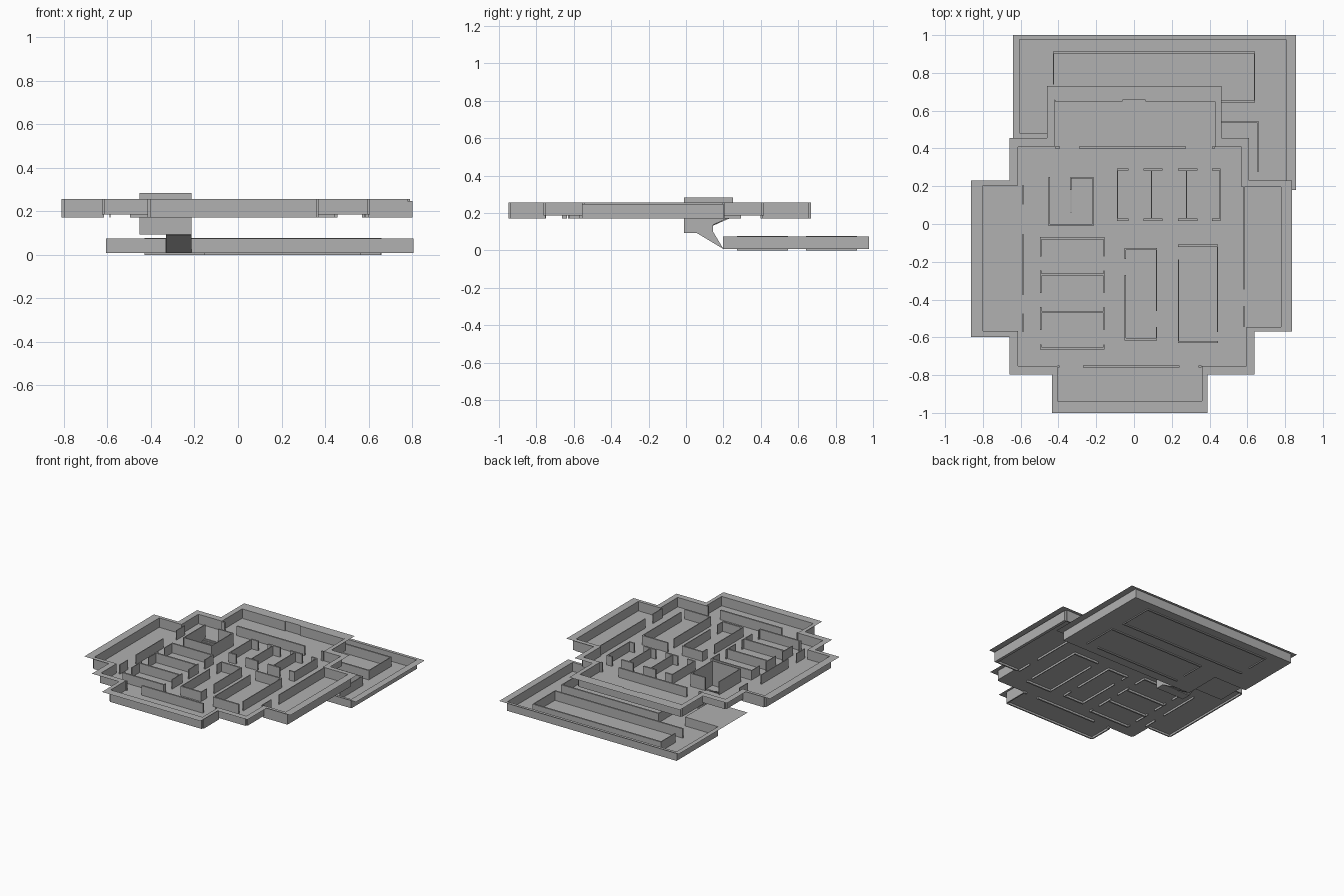
import bpy, bmesh

if "Cube" in bpy.data.objects:
    bpy.data.objects.remove(bpy.data.objects["Cube"])

T, TX = 0.012, 0.006           # wall thickness along y and along x
UB, UF, UT = 0.171, 0.186, 0.257   # upper deck: wall foot, floor, rim
LB, LF, LT = 0.0, 0.008, 0.076     # lower deck

grey = bpy.data.materials.new("dark_grey")
grey.diffuse_color = (.44, .44, .44, 1)
grey.use_nodes = True
grey.node_tree.nodes["Principled BSDF"].inputs["Base Color"].default_value = grey.diffuse_color


def finish(name, bm):
    me = bpy.data.meshes.new(name)
    bm.normal_update()
    bm.to_mesh(me)
    bm.free()
    me.materials.append(grey)
    ob = bpy.data.objects.new(name, me)
    bpy.context.collection.objects.link(ob)
    return ob


def sheet(name, loops, z):
    """Flat sheet bounded by an outline and optional holes."""
    bm = bmesh.new()
    for loop in loops:
        vs = [bm.verts.new((x, y, z)) for x, y in loop]
        for a, b in zip(vs, vs[1:] + vs[:1]):
            bm.edges.new((a, b))
    bmesh.ops.triangle_fill(bm, edges=bm.edges[:], use_beauty=True, normal=(0, 0, 1))
    bmesh.ops.dissolve_limit(bm, angle_limit=0.01, verts=bm.verts[:], edges=bm.edges[:])
    return finish(name, bm)


def add_box(bm, x0, x1, y0, y1, z0, z1):
    vs = bmesh.ops.create_cube(bm, size=1)["verts"]
    for v in vs:
        v.co = (x1 if v.co.x > 0 else x0, y1 if v.co.y > 0 else y0,
                z1 if v.co.z > 0 else z0)


def walls(name, segs, z0, z1):
    """Thin straight walls centred on axis-aligned segments."""
    bm = bmesh.new()
    hx, hy = TX / 2, T / 2
    for xa, ya, xb, yb in segs:
        add_box(bm, min(xa, xb) - hx, max(xa, xb) + hx,
                min(ya, yb) - hy, max(ya, yb) + hy, z0, z1)
    return finish(name, bm)


def outer_wall(name, path, foot, z1, h):
    """Wall of thickness h just outside a counter-clockwise path; foot(a, b) is its base."""
    bm = bmesh.new()
    for a, b in zip(path, path[1:]):
        dx, dy = b[0] - a[0], b[1] - a[1]
        z0 = foot(a, b)
        if abs(dx) > abs(dy):
            y = a[1] - h if dx > 0 else a[1] + h
            add_box(bm, min(a[0], b[0]), max(a[0], b[0]), min(y, a[1]), max(y, a[1]), z0, z1)
        else:
            x = a[0] + h if dy > 0 else a[0] - h
            add_box(bm, min(x, a[0]), max(x, a[0]), min(a[1], b[1]), max(a[1], b[1]), z0, z1)
    return finish(name, bm)


def extrude_x(name, prof, x0, x1):
    """Extrude a (y, z) profile along x."""
    bm = bmesh.new()
    f = bm.faces.new([bm.verts.new((x0, y, z)) for y, z in prof])
    r = bmesh.ops.extrude_face_region(bm, geom=[f])
    for v in r["geom"]:
        if isinstance(v, bmesh.types.BMVert):
            v.co.x = x1
    bmesh.ops.recalc_face_normals(bm, faces=bm.faces[:])
    return finish(name, bm)


def flight(name, x0, x1, a, b, n=14):
    """Stair flight from (y, z) a up to b with a sloped underside."""
    prof = []
    for i in range(n):
        z = a[1] + (b[1] - a[1]) * (i + 1) / n
        for k in (i, i + 1):
            prof.append((a[0] + (b[0] - a[0]) * k / n, z))
    return extrude_x(name, [a] + prof + [(b[0], b[1] - 0.008)], x0, x1)


# Upper deck: floor, rim flange and perimeter wall
rim = [(-.435, -1), (.388, -1), (.388, -.797), (.637, -.797), (.637, -.57),
       (.837, -.57), (.837, .23), (.61, .23), (.61, .455), (.462, .455),
       (.462, .73), (-.46, .73), (-.46, .455), (-.66, .455), (-.66, .23),
       (-.862, .23), (-.862, -.599), (-.66, -.599), (-.66, -.797), (-.435, -.797)]
room = [(-.405, -.938), (.36, -.938), (.36, -.752), (.596, -.752), (.596, -.545),
        (.779, -.545), (.779, .196), (.57, .196), (.57, .407), (.43, .407),
        (.43, .657), (-.42, .657), (-.42, .407), (-.615, .407), (-.615, .205),
        (-.80, .205), (-.80, -.567), (-.615, -.567), (-.615, -.752), (-.405, -.752)]
well = [(-.45, 0), (-.215, 0), (-.215, .25), (-.45, .25)]
sheet("upper_floor", [room, well], UF)
sheet("upper_rim", [rim, room], UT)


def upper_foot(a, b):
    mx, my = (a[0] + b[0]) / 2, (a[1] + b[1]) / 2
    bay = abs(mx) > .66 or my < -.78 or my > .45
    return UB if bay else UF


outer_wall("upper_outer_wall", room + room[:1], upper_foot, UT, .01)
bm = bmesh.new()
add_box(bm, .779, .801, -.555, .2, UB, .248)
finish("right_bay_outer_wall", bm)

# Dividers between the hall and its four bays
walls("bay_dividers", [
    (-.267, -.755, .237, -.755), (-.403, -.755, -.398, -.755), (.345, -.755, .355, -.755),
    (-.287, .405, .272, .405), (-.415, .405, -.395, .405), (.415, .405, .425, .405),
    (-.415, .655, -.065, .655), (.065, .655, .425, .655),
    (-.588, .2, -.588, .11), (-.588, -.06, -.588, -.37), (-.588, -.48, -.588, -.565),
    (.582, .19, .582, -.34), (.582, -.44, .582, -.54)], UB, UT)

# Row of three stalls with doors on both ends
segs = []
cells = [-.087, .093, .277, .455]
for x in cells:
    segs.append((x, .025, x, .285))
for xa, xb in zip(cells, cells[1:]):
    for y in (.022, .288):
        segs += [(xa, y, xa + .055, y), (xb - .04, y, xb, y)]
walls("stall_walls", segs, UB, UT)

# Three side rooms stacked on the left
segs = []
rows = [-.076, -.268, -.466, -.658]
for y in rows:
    segs.append((-.494, y, -.158, y))
for y in rows[:3]:
    for x in (-.494, -.158):
        segs += [(x, y, x, y - .09), (x, y - .177, x, y - .192)]
walls("side_room_walls", segs, UB, UT)

# Two long rooms
walls("long_room_walls", [
    (-.046, -.132, .12, -.132), (-.046, -.61, .12, -.61),
    (-.046, -.132, -.046, -.18), (-.046, -.275, -.046, -.61),
    (.12, -.132, .12, -.455), (.12, -.55, .12, -.61),
    (.235, -.115, .442, -.115), (.235, -.625, .442, -.625),
    (.235, -.195, .235, -.625), (.442, -.115, .442, -.565)], UB, UT)

# Lower deck: floor, rim flange, perimeter wall open at the stair
low = [(-.215, .2), (.805, .2), (.805, .977), (-.605, .977),
       (-.605, .483), (-.33, .483), (-.33, .2)]
sheet("lower_floor", [low], LF)
sheet("lower_rim", [[(-.33, .18), (-.64, .18), (-.64, 1), (.857, 1),
                     (.857, .18), (-.215, .18)] + low], LT)
outer_wall("lower_outer_wall", low, lambda a, b: LF, LT, .002)
walls("lower_room_walls", [
    (-.427, .908, .638, .908), (.638, .908, .638, .648), (-.427, .648, .638, .648),
    (-.427, .908, -.427, .745),
    (-.15, .54, .656, .54), (.656, .54, .656, .28), (-.15, .28, .56, .28),
    (-.15, .54, -.15, .37)], LB, LT + .002)

# Stairwell: two flights, landing and enclosing walls
TOP = .284
flight("lower_flight", -.33, -.215, (.2, LF), (.06, .1))
flight("upper_flight", -.45, -.335, (.06, .1), (.25, UF))
bm = bmesh.new()
add_box(bm, -.45, -.215, 0, .06, .094, .1)
finish("stair_landing", bm)
extrude_x("stair_left_wall", [(-.01, TOP), (-.01, .094), (.06, .094), (.25, .18), (.25, TOP)],
          -.452, -.446)
extrude_x("stair_right_wall", [(-.01, TOP), (-.01, .094), (.06, .094), (.2, LF), (.145, .1),
                               (.145, .137), (.22, UB), (.25, UB), (.25, TOP)], -.22, -.214)
bm = bmesh.new()
add_box(bm, -.45, -.215, -.008, 0, .094, TOP)
add_box(bm, -.335, -.215, .24, .25, UB, TOP)
finish("stair_end_walls", bm)
